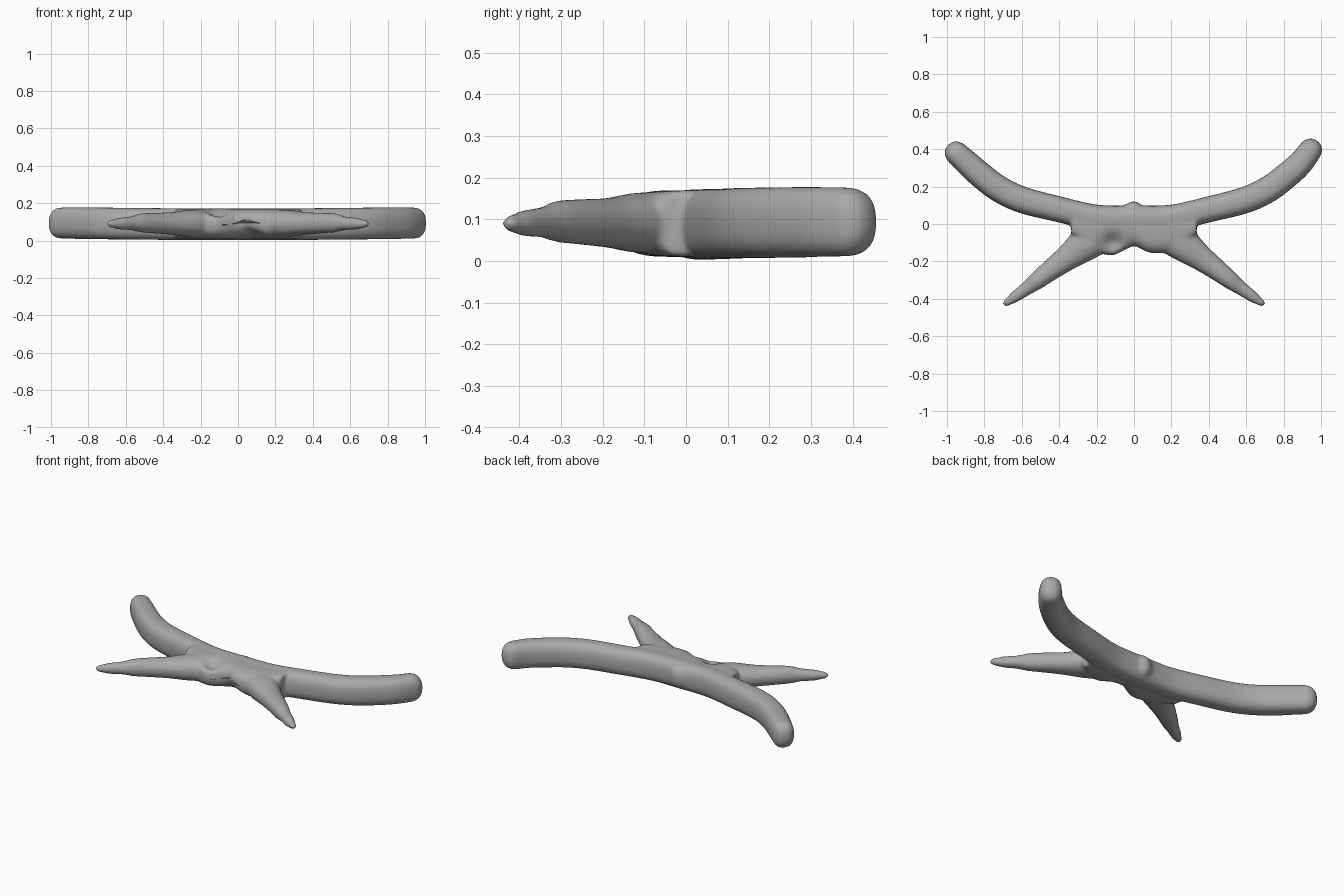
import bpy, bmesh, math
from mathutils import Vector

if "Cube" in bpy.data.objects:
    bpy.data.objects.remove(bpy.data.objects["Cube"])

SIDES = 28


def power(v, e):
    return math.copysign(abs(v) ** e, v)


def loft(bm, stations, exponent, along_x=False):
    """Sweep a rounded section; stations are (x, y, z, half_width, half_height)."""
    rings = []
    for i, (x, y, z, w, h) in enumerate(stations):
        a, b = stations[max(i - 1, 0)], stations[min(i + 1, len(stations) - 1)]
        t = Vector((b[0] - a[0], b[1] - a[1], 0)).normalized()
        n = Vector((0, 1, 0)) if along_x else Vector((-t.y, t.x, 0))
        ring = []
        for k in range(SIDES):
            ang = 2 * math.pi * k / SIDES
            p = Vector((x, y, z)) + n * (w * power(math.cos(ang), 2 / exponent))
            p.z += h * power(math.sin(ang), 2 / exponent)
            ring.append(bm.verts.new(p))
        rings.append(ring)
    for r, s in zip(rings, rings[1:]):
        for k in range(SIDES):
            j = (k + 1) % SIDES
            bm.faces.new((r[k], r[j], s[j], s[k]))
    bm.faces.new(rings[0][::-1])
    bm.faces.new(rings[-1])


def resample(pts, steps=5):
    """Catmull-Rom interpolation through the stations."""
    out = []
    for i in range(len(pts) - 1):
        q = [pts[max(i - 1, 0)], pts[i], pts[i + 1], pts[min(i + 2, len(pts) - 1)]]
        for s in range(steps):
            t = s / steps
            out.append(tuple(0.5 * (2 * b + (c - a) * t + (2 * a - 5 * b + 4 * c - d) * t * t
                                    + (3 * b - a - 3 * c + d) * t ** 3)
                             for a, b, c, d in zip(*q)))
    return out + [pts[-1]]


def rounded_end(stations, length, steps=6):
    """Extend a path by a domed end cap."""
    a, b = stations[-2], stations[-1]
    t = Vector((b[0] - a[0], b[1] - a[1])).normalized()
    for i in range(1, steps + 1):
        ang = math.pi / 2 * i / steps
        d, s = length * math.sin(ang), max(math.cos(ang), 0.05) ** 0.85
        stations.append((b[0] + t.x * d, b[1] + t.y * d, b[2], b[3] * s, b[4] * s))
    return stations


bm = bmesh.new()

# Curved arms sweeping back on both sides
for side, tip in ((-1, (0.945, 0.375)), (1, (0.94, 0.39))):
    arm = [(0, 0.03, 0.088, 0.07, 0.085), (0.2, 0.035, 0.088, 0.068, 0.085),
           (0.42, 0.083, 0.089, 0.069, 0.085), (0.6, 0.13, 0.091, 0.071, 0.085),
           (0.72, 0.187, 0.092, 0.071, 0.085), (0.82, 0.262, 0.093, 0.070, 0.085),
           (0.89, 0.325, 0.094, 0.067, 0.084), (*tip, 0.094, 0.063, 0.083)]
    arm = [(side * x, y, z, w, h) for x, y, z, w, h in arm]
    loft(bm, rounded_end(resample(arm), 0.068), 2.6)

# Tapering, slightly stepped legs reaching forward
    leg = [(0.18, -0.05, 0.092, 0.10, 0.074), (0.27, -0.115, 0.092, 0.09, 0.072),
           (0.36, -0.183, 0.092, 0.069, 0.06), (0.45, -0.25, 0.094, 0.056, 0.055),
           (0.52, -0.305, 0.095, 0.047, 0.05), (0.57, -0.342, 0.093, 0.038, 0.037),
           (0.63, -0.385, 0.091, 0.031, 0.032), (0.675, -0.417, 0.09, 0.021, 0.021)]
    leg = [(side * x, y, z, w, h) for x, y, z, w, h in leg]
    loft(bm, rounded_end(resample(leg), 0.03), 2.2)

# Central body with a wavy front and rear outline: x, front y, rear y
outline = [(-0.335, -0.06, 0.06), (-0.27, -0.12, 0.095), (-0.2, -0.15, 0.088),
           (-0.12, -0.168, 0.09), (-0.06, -0.145, 0.10), (0, -0.118, 0.122),
           (0.05, -0.14, 0.098), (0.1, -0.156, 0.09), (0.19, -0.15, 0.09),
           (0.27, -0.12, 0.097), (0.335, -0.06, 0.06)]
body = [(x, (f + r) / 2, 0.09, (r - f) / 2, 0.08) for x, f, r in outline]
loft(bm, resample(body), 2.8, along_x=True)

bmesh.ops.recalc_face_normals(bm, faces=bm.faces)
mesh = bpy.data.meshes.new("branching_body")
bm.to_mesh(mesh)
bm.free()
obj = bpy.data.objects.new("branching_body", mesh)
bpy.context.collection.objects.link(obj)
bpy.context.view_layer.objects.active = obj
obj.select_set(True)

# Fuse the parts and soften the joints
fuse = obj.modifiers.new("fuse", "REMESH")
fuse.mode = "VOXEL"
fuse.voxel_size = 0.009
soften = obj.modifiers.new("soften", "SMOOTH")
soften.factor = 0.5
soften.iterations = 10
for name in ("fuse", "soften"):
    bpy.ops.object.modifier_apply(modifier=name)

# Hollows: upper left of the body, lower middle of the front
for v in obj.data.vertices:
    x, y, z = v.co
    if z > 0.09:
        v.co.z -= 0.04 * math.exp(-((x + 0.11) / 0.055) ** 2 - ((y + 0.1) / 0.05) ** 2)
    else:
        v.co.z += 0.03 * math.exp(-((x - 0.06) / 0.07) ** 2 - ((y + 0.12) / 0.05) ** 2)

grey = bpy.data.materials.new("plain_grey")
grey.diffuse_color = (0.4, 0.4, 0.4, 1)
grey.use_nodes = True
grey.node_tree.nodes["Principled BSDF"].inputs["Base Color"].default_value = grey.diffuse_color
obj.data.materials.clear()
obj.data.materials.append(grey)
bpy.ops.object.shade_smooth()
